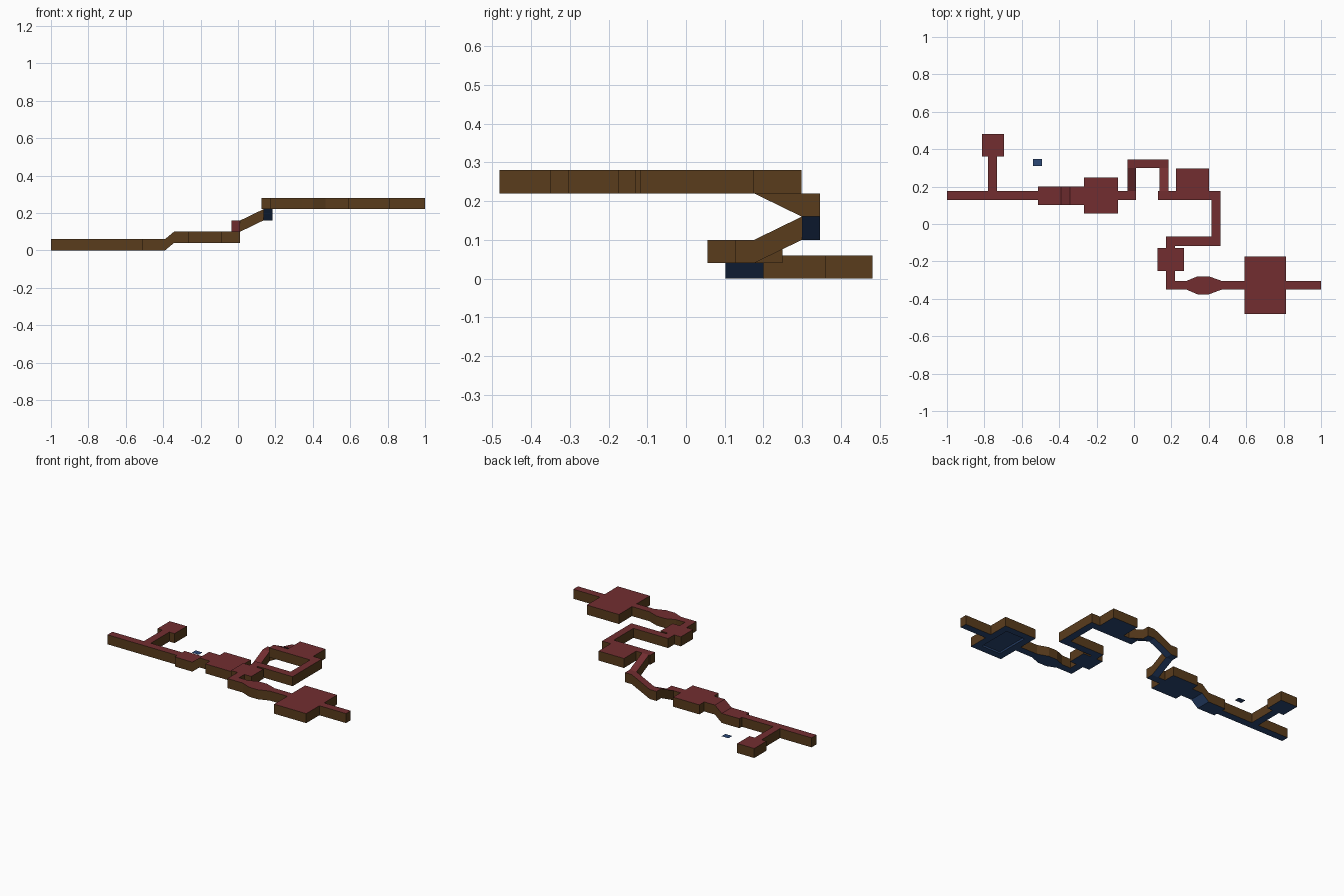
import bpy, bmesh

if "Cube" in bpy.data.objects:
    bpy.data.objects.remove(bpy.data.objects["Cube"])

H = 0.06  # corridor height

def material(name, rgb):
    m = bpy.data.materials.new(name)
    m.diffuse_color = (*rgb, 1)
    m.use_nodes = True
    m.node_tree.nodes["Principled BSDF"].inputs["Base Color"].default_value = m.diffuse_color
    return m

MATS = {"floor": material("floor_blue", (0.025, 0.065, 0.18)),
        "ceiling": material("ceiling_red", (0.17, 0.027, 0.03)),
        "walls": material("wall_brown", (0.10, 0.045, 0.012))}

# Plan pieces: x0, x1, y0, y1, floor z at start, floor z at end, slope axis
A, B = 0.127, 0.176      # west corridor sides
C, D = -0.351, -0.304    # east corridor sides
RECTS = [
    (-1.0, -0.513, A, B, 0, 0, 0),                    # west corridor
    (-0.78, -0.732, B, 0.36, 0, 0, 0),                # side passage
    (-0.814, -0.695, 0.36, 0.482, 0, 0, 0),           # side room
    (-0.513, -0.39, 0.102, 0.2, 0, 0, 0),             # wide hall
    (-0.39, -0.342, 0.102, 0.2, 0, 0.04, 0),          # short ramp
    (-0.342, -0.267, 0.102, 0.2, 0.04, 0.04, 0),
    (-0.267, -0.085, 0.055, 0.249, 0.04, 0.04, 0),    # middle room
    (-0.085, 0.012, A, B, 0.04, 0.04, 0),
    (-0.036, 0.012, B, 0.299, 0.04, 0.10, 1),         # stair ramps and landings
    (-0.036, 0.012, 0.299, 0.346, 0.10, 0.10, 0),
    (0.012, 0.136, 0.299, 0.346, 0.10, 0.16, 0),
    (0.136, 0.184, 0.299, 0.346, 0.16, 0.16, 0),
    (0.136, 0.184, B, 0.299, 0.22, 0.16, 1),
    (0.127, 0.463, A, B, 0.22, 0.22, 0),              # upper corridor
    (0.225, 0.402, B, 0.298, 0.22, 0.22, 0),          # upper room
    (0.415, 0.463, -0.068, A, 0.22, 0.22, 0),
    (0.172, 0.463, -0.117, -0.068, 0.22, 0.22, 0),
    (0.172, 0.22, -0.129, -0.117, 0.22, 0.22, 0),
    (0.126, 0.268, -0.25, -0.129, 0.22, 0.22, 0),     # small room
    (0.172, 0.22, D, -0.25, 0.22, 0.22, 0),
    (0.172, 0.281, C, D, 0.22, 0.22, 0),
    (0.468, 0.59, C, D, 0.22, 0.22, 0),
    (0.59, 0.814, -0.482, -0.173, 0.22, 0.22, 0),     # great room
    (0.814, 1.0, C, D, 0.22, 0.22, 0),                # east exit
]
DAIS = (0.635, 0.769, -0.437, -0.218)

XS = sorted({v for r in RECTS for v in r[:2]} | set(DAIS[:2]))
YS = sorted({v for r in RECTS for v in r[2:4]} | set(DAIS[2:]))

def add_quad(bm, pts):
    bm.faces.new([bm.verts.new(p) for p in pts])

def add_rect(bm, x0, x1, y0, y1, za, zb, axis):
    def at(x, y):
        t = (y - y0) / (y1 - y0) if axis else (x - x0) / (x1 - x0)
        return (x, y, za + (zb - za) * t)
    xs = [x for x in XS if x0 <= x <= x1]
    ys = [y for y in YS if y0 <= y <= y1]
    for a, b in zip(xs, xs[1:]):
        for c, d in zip(ys, ys[1:]):
            add_quad(bm, [at(a, c), at(b, c), at(b, d), at(a, d)])

def finish(bm, name, mat):
    me = bpy.data.meshes.new(name)
    bm.to_mesh(me)
    me.materials.append(MATS[mat])
    bpy.context.collection.objects.link(bpy.data.objects.new(name, me))

# Whole floor plan
floor = bmesh.new()
for r in RECTS:
    add_rect(floor, *r)
# Bulging chamber in the east corridor
BULGE = [(0.281, C, D), (0.34, -0.376, -0.28), (0.401, -0.376, -0.28), (0.468, C, D)]
for (xa, la, ha), (xb, lb, hb) in zip(BULGE, BULGE[1:]):
    add_quad(floor, [(xa, la, 0.22), (xb, lb, 0.22), (xb, hb, 0.22), (xa, ha, 0.22)])
bmesh.ops.remove_doubles(floor, verts=floor.verts, dist=0.0005)

# Ceiling: the floor plan lifted and facing down
ceiling = floor.copy()
bmesh.ops.translate(ceiling, verts=ceiling.verts, vec=(0, 0, H))
bmesh.ops.reverse_faces(ceiling, faces=ceiling.faces)
finish(ceiling, "ceiling", "ceiling")

# Walls: stand on every open floor edge, facing inward
walls = bmesh.new()
for e in floor.edges:
    if e.is_boundary:
        loop = e.link_loops[0]
        a, b = loop.vert.co, loop.link_loop_next.vert.co
        up = a.copy()
        up.xyz = (0, 0, H)
        add_quad(walls, [b, a, a + up, b + up])
bmesh.ops.remove_doubles(walls, verts=walls.verts, dist=0.0005)
finish(walls, "walls", "walls")

# Low dais in the great room
inner = []
for f in floor.faces:
    c = f.calc_center_median()
    if DAIS[0] < c.x < DAIS[1] and DAIS[2] < c.y < DAIS[3]:
        inner.append(f)
bmesh.ops.inset_region(floor, faces=inner, thickness=0.006, depth=0.008)
finish(floor, "floor", "floor")

# Detached floor tile
tile = bmesh.new()
add_quad(tile, [(-0.54, 0.31, 0), (-0.492, 0.31, 0), (-0.492, 0.348, 0), (-0.54, 0.348, 0)])
finish(tile, "loose_floor_tile", "floor")
